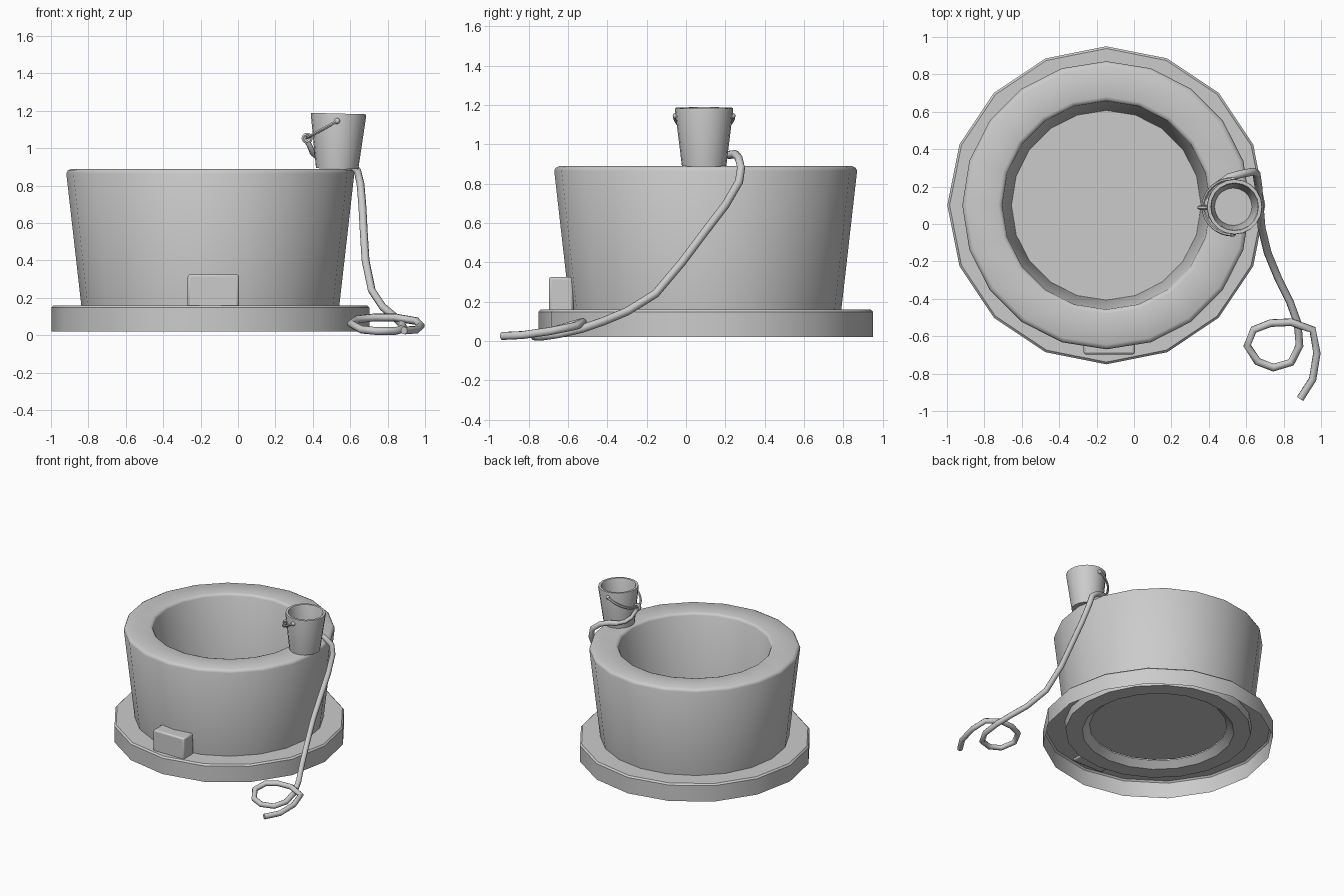
import bpy, bmesh
from math import sin, cos, pi, radians
from mathutils import Vector

if "Cube" in bpy.data.objects:
    bpy.data.objects.remove(bpy.data.objects["Cube"])


def finish(obj, angle):
    bpy.ops.object.select_all(action='DESELECT')
    obj.select_set(True)
    bpy.context.view_layer.objects.active = obj
    bpy.ops.object.shade_smooth_by_angle(angle=radians(angle))


def lathe(name, profile, sides, loc, angle=40, cap_start=False, cap_end=False):
    """Spin (radius, z) points into faceted rings and bridge them."""
    bm = bmesh.new()
    rings = [[bm.verts.new((r * cos(2 * pi * i / sides), r * sin(2 * pi * i / sides), z))
              for i in range(sides)] for r, z in profile]
    for a, b in zip(rings, rings[1:]):
        for i in range(sides):
            j = (i + 1) % sides
            bm.faces.new((a[i], a[j], b[j], b[i]))
    if cap_start:
        bm.faces.new(rings[0][::-1])
    if cap_end:
        bm.faces.new(rings[-1])
    mesh = bpy.data.meshes.new(name)
    bm.to_mesh(mesh)
    bm.free()
    obj = bpy.data.objects.new(name, mesh)
    obj.location = loc
    bpy.context.collection.objects.link(obj)
    finish(obj, angle)
    return obj


def tube(name, points, radius, res=2, cyclic=False):
    """Round tube through a list of points."""
    curve = bpy.data.curves.new(name, 'CURVE')
    curve.dimensions = '3D'
    curve.bevel_depth = radius
    curve.bevel_resolution = res
    curve.use_fill_caps = True
    spline = curve.splines.new('POLY')
    spline.points.add(len(points) - 1)
    for p, co in zip(spline.points, points):
        p.co = (*co, 1)
    spline.use_cyclic_u = cyclic
    obj = bpy.data.objects.new(name, curve)
    bpy.context.collection.objects.link(obj)
    bpy.ops.object.select_all(action='DESELECT')
    obj.select_set(True)
    bpy.context.view_layer.objects.active = obj
    bpy.ops.object.convert(target='MESH')
    finish(bpy.context.object, 50)


CENTRE = Vector((-0.148, 0.1, 0))

# Base plinth, open underneath
lathe("base_plinth", [(0.85, 0.02), (0.85, 0.148), (0.838, 0.16), (0.68, 0.16)],
      16, CENTRE)

# Round tapered wall with bevelled rim, inner shaft and floor
lathe("well_wall", [(0.56, 0.10), (0.683, 0.10), (0.69, 0.16), (0.77, 0.865), (0.763, 0.88),
                    (0.745, 0.889), (0.58, 0.889), (0.565, 0.884), (0.557, 0.87),
                    (0.507, 0.15)],
      20, CENTRE, 60, cap_end=True)
lathe("floor_recess", [(0.56, 0.10), (0.507, 0.145)], 20, CENTRE)

# Small block at the foot of the wall
bpy.ops.mesh.primitive_cube_add(size=1, location=(-0.132, -0.635, 0.235))
block = bpy.context.object
block.name = "foot_block"
block.scale = (0.274, 0.124, 0.18)
bpy.ops.object.transform_apply(location=False, rotation=False, scale=True)
bev = block.modifiers.new("bevel", 'BEVEL')
bev.width = 0.012
bev.segments = 2
finish(block, 40)

# Bucket standing on the rim, leaning very slightly
bucket = lathe("bucket", [(0.113, 0), (0.148, 0.285), (0.146, 0.295), (0.128, 0.295),
                          (0.124, 0.285), (0.1, 0.025)],
               20, (0.53, 0.092, 0.89), 40, cap_start=True, cap_end=True)
bucket.rotation_euler = (0, radians(1.5), 0)

# Bucket handle and its two pivots
handle = []
for i in range(17):
    t = pi * i / 16
    handle.append((0.53 - 0.16 * sin(t), 0.092 + 0.15 * cos(t), 1.145 - 0.09 * sin(t)))
tube("bucket_handle", handle, 0.009, 1)
for side in (-1, 1):
    bpy.ops.mesh.primitive_uv_sphere_add(segments=10, ring_count=6, radius=0.016,
                                         location=(0.53, 0.092 + side * 0.144, 1.145))
    bpy.context.object.name = "handle_pivot"
    finish(bpy.context.object, 60)

# Rope knot around the handle
tube("rope_knot", [(0.37 + 0.02 * cos(2 * pi * i / 10), 0.088, 1.053 + 0.02 * sin(2 * pi * i / 10))
                   for i in range(10)], 0.012, 1, True)

# Rope: behind the bucket, over the rim, down to a loose coil on the ground
tube("rope_tie", [(0.37, 0.09, 1.035), (0.385, 0.10, 1.01), (0.398, 0.125, 0.975),
                  (0.425, 0.17, 0.95), (0.47, 0.225, 0.945)], 0.015)
tube("rope", [(0.46, 0.215, 0.945), (0.51, 0.25, 0.95), (0.575, 0.268, 0.93),
              (0.638, 0.28, 0.88), (0.655, 0.27, 0.81), (0.665, 0.2, 0.69),
              (0.672, 0.1, 0.56), (0.682, -0.02, 0.40), (0.715, -0.155, 0.24),
              (0.775, -0.3, 0.15), (0.835, -0.42, 0.10), (0.875, -0.53, 0.062),
              (0.885, -0.65, 0.035), (0.84, -0.74, 0.022), (0.745, -0.768, 0.022),
              (0.66, -0.735, 0.03), (0.605, -0.65, 0.06), (0.64, -0.565, 0.085),
              (0.73, -0.53, 0.095), (0.84, -0.525, 0.095), (0.955, -0.565, 0.075),
              (0.978, -0.69, 0.05), (0.955, -0.83, 0.03), (0.888, -0.935, 0.025)], 0.021)
